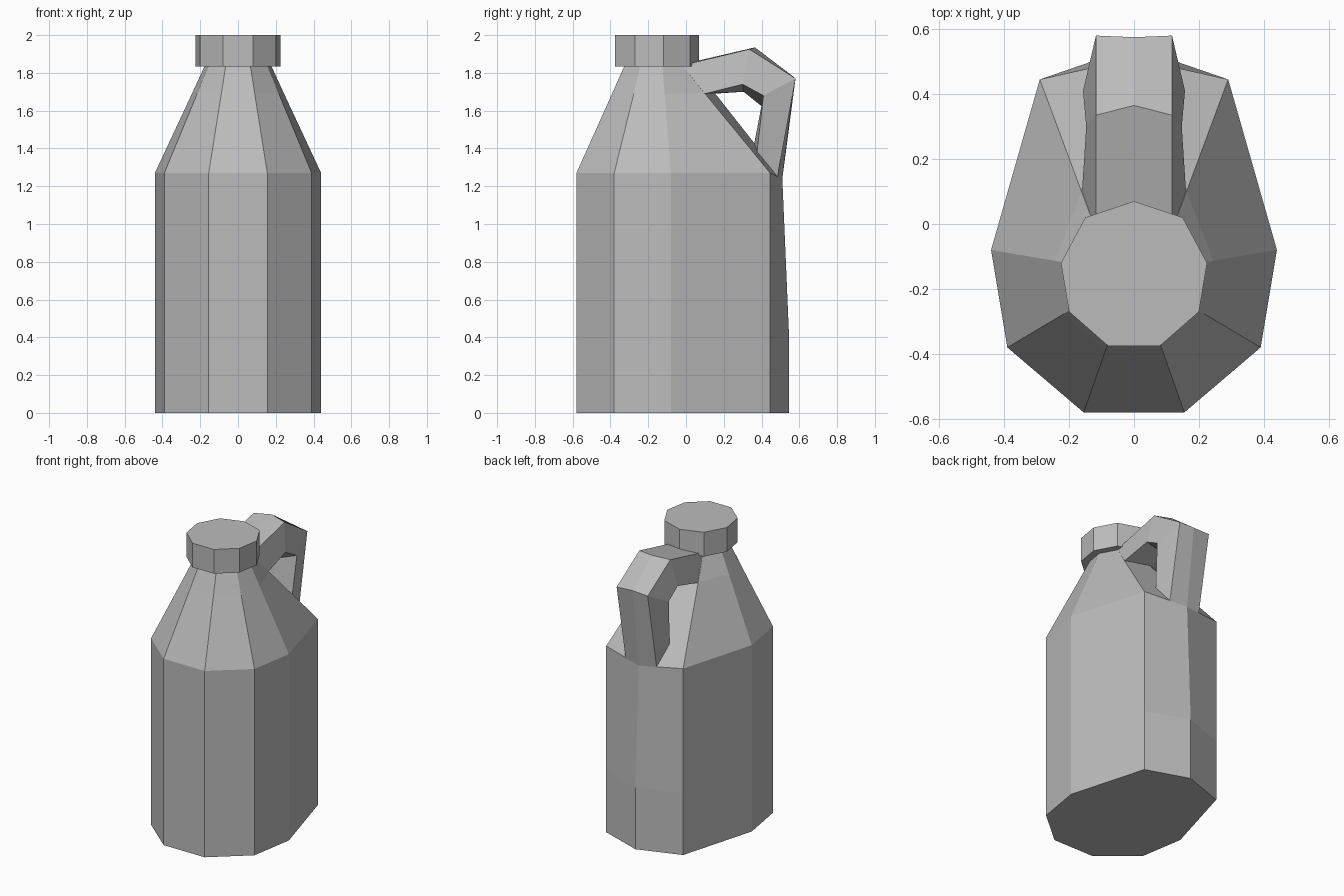
import bpy
import bmesh

cube = bpy.data.objects.get("Cube")
if cube:
    bpy.data.objects.remove(cube, do_unlink=True)

grey = bpy.data.materials.new("plain grey")
grey.use_nodes = True
colour = (0.5, 0.5, 0.5, 1)
grey.diffuse_color = colour
grey.node_tree.nodes["Principled BSDF"].inputs["Base Color"].default_value = colour


def loft(name, rings):
    """Skin a list of equal closed rings and cap both ends."""
    bm = bmesh.new()
    loops = [[bm.verts.new(p) for p in ring] for ring in rings]
    n = len(loops[0])
    for low, high in zip(loops, loops[1:]):
        for i in range(n):
            j = (i + 1) % n
            bm.faces.new((low[i], low[j], high[j], high[i]))
    bm.faces.new(loops[0][::-1])
    bm.faces.new(loops[-1])
    bmesh.ops.recalc_face_normals(bm, faces=bm.faces)
    mesh = bpy.data.meshes.new(name)
    bm.to_mesh(mesh)
    bm.free()
    mesh.materials.append(grey)
    obj = bpy.data.objects.new(name, mesh)
    bpy.context.collection.objects.link(obj)
    return obj


def nine_sided(half, back_y, z, back_z=None):
    """Mirror the right-hand outline and close it with a back point."""
    left = [(x, y, z) for x, y in half]
    right = [(-x, y, z) for x, y in reversed(half)]
    return left + [(0, back_y, z if back_z is None else back_z)] + right


def blend(a, b, t):
    return [(p[0] + (q[0] - p[0]) * t, p[1] + (q[1] - p[1]) * t) for p, q in zip(a, b)]


# Bottle body with a tapered shoulder
base = [(0.155, -0.58), (0.39, -0.38), (0.44, -0.08), (0.29, 0.445)]
neck = [(0.065, -0.325), (0.155, -0.24), (0.175, -0.125), (0.117, -0.02)]
loft("bottle_body", [
    nine_sided(base, 0.545, 0),
    nine_sided(base, 0.545, 0.42),
    nine_sided(base, 0.51, 1.27, 1.24),
    nine_sided(blend(base, neck, 0.74), 0.155, 1.69),
    nine_sided(neck, 0.02, 1.84),
])

# Screw cap
cap = [(0.08, -0.375), (0.2, -0.27), (0.225, -0.12), (0.15, 0.02)]
loft("cap", [nine_sided(cap, 0.07, z) for z in (1.835, 2.0)])


# Handle: six-sided section with a ridge on the outside and the inside
def section(outer, ridge, inner, inner_ridge, width):
    return [(-0.117, *outer), (0, *ridge), (0.117, *outer),
            (width, *inner), (0, *inner_ridge), (-width, *inner)]


loft("handle", [
    section((-0.02, 1.84), (0.0, 1.85), (0.1, 1.69), (0.15, 1.69), 0.16),
    section((0.335, 1.925), (0.365, 1.935), (0.3, 1.74), (0.305, 1.70), 0.147),
    section((0.58, 1.77), (0.575, 1.775), (0.41, 1.68), (0.405, 1.62), 0.157),
    section((0.484, 1.25), (0.51, 1.24), (0.375, 1.37), (0.36, 1.42), 0.14),
])
